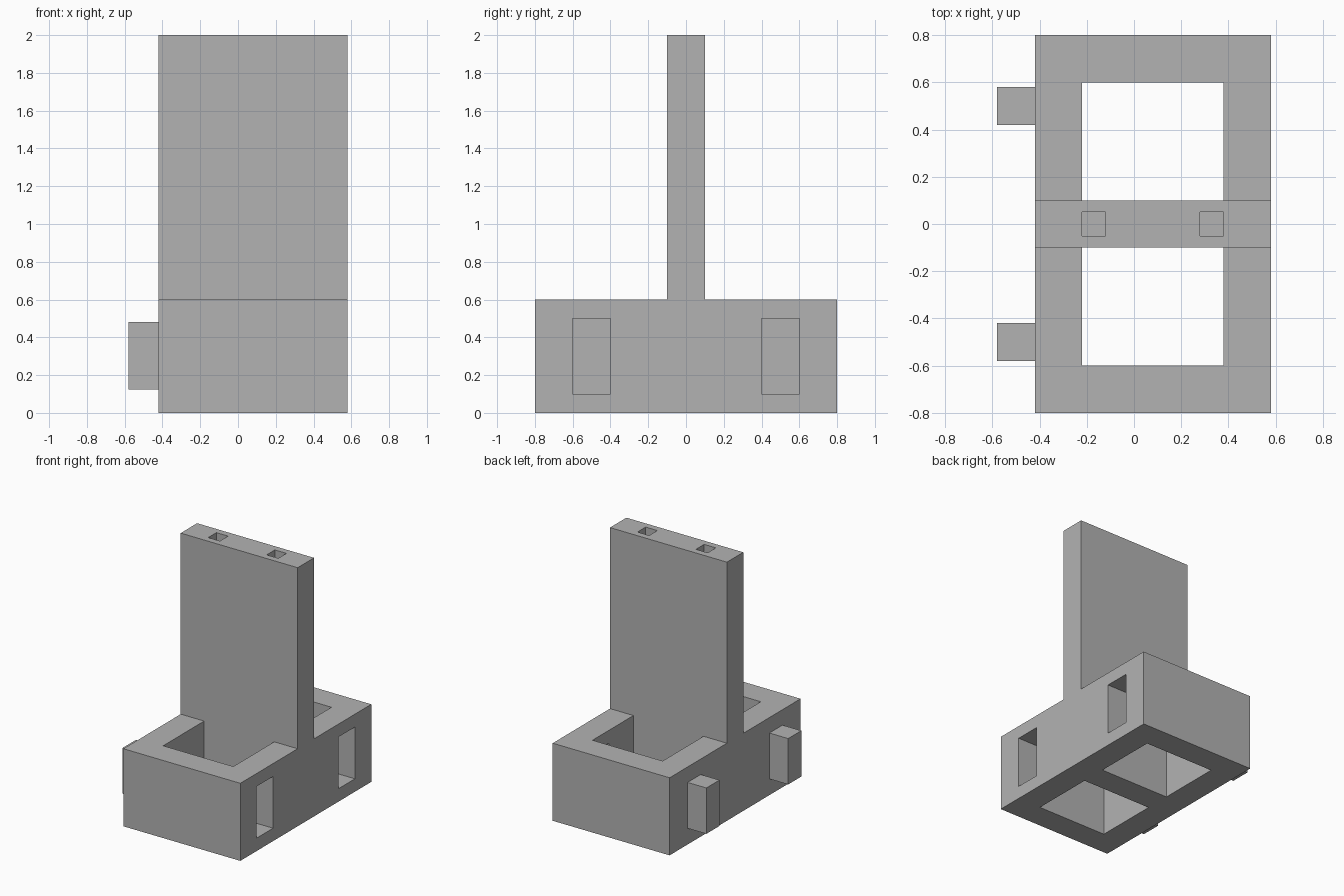
import bpy

if "Cube" in bpy.data.objects:
    bpy.data.objects.remove(bpy.data.objects["Cube"])

grey = bpy.data.materials.new("plain grey")
grey.diffuse_color = (0.45, 0.45, 0.45, 1)
grey.use_nodes = True
grey.node_tree.nodes["Principled BSDF"].inputs["Base Color"].default_value = grey.diffuse_color


def box(name, x, y, z):
    """Box from (min, max) ranges on each axis."""
    bpy.ops.mesh.primitive_cube_add(size=1)
    ob = bpy.context.object
    ob.name = name
    for v in ob.data.vertices:
        v.co = [r[0] if c < 0 else r[1] for c, r in zip(v.co, (x, y, z))]
    ob.data.materials.append(grey)
    return ob


def combine(target, tool, operation):
    """Apply a boolean and remove the tool."""
    mod = target.modifiers.new(operation, 'BOOLEAN')
    mod.operation = operation
    mod.solver = 'EXACT'
    mod.object = tool
    bpy.context.view_layer.objects.active = target
    bpy.ops.object.modifier_apply(modifier=mod.name)
    bpy.data.objects.remove(tool)


# Base block with an upright panel through its middle
body = box("base_and_panel", (-0.42, 0.58), (-0.8, 0.8), (0, 0.6))
combine(body, box("panel", (-0.42, 0.58), (-0.1, 0.1), (0.3, 2)), 'UNION')

for side in (-1, 1):
    # Open well on each side of the panel
    well = sorted((0.1 * side, 0.6 * side))
    combine(body, box("well_cutter", (-0.22, 0.38), well, (-0.1, 0.7)), 'DIFFERENCE')
    # Slot through the right wall
    slot = sorted((0.4 * side, 0.6 * side))
    combine(body, box("slot_cutter", (0.3, 0.7), slot, (0.1, 0.5)), 'DIFFERENCE')
    # Peg on the left wall
    peg = sorted((0.42 * side, 0.58 * side))
    combine(body, box("peg", (-0.58, -0.4), peg, (0.125, 0.48)), 'UNION')

# Square sockets in the panel's top edge
for x in (-0.22, 0.28):
    combine(body, box("socket_cutter", (x, x + 0.1), (-0.05, 0.05), (1.8, 2.1)), 'DIFFERENCE')
